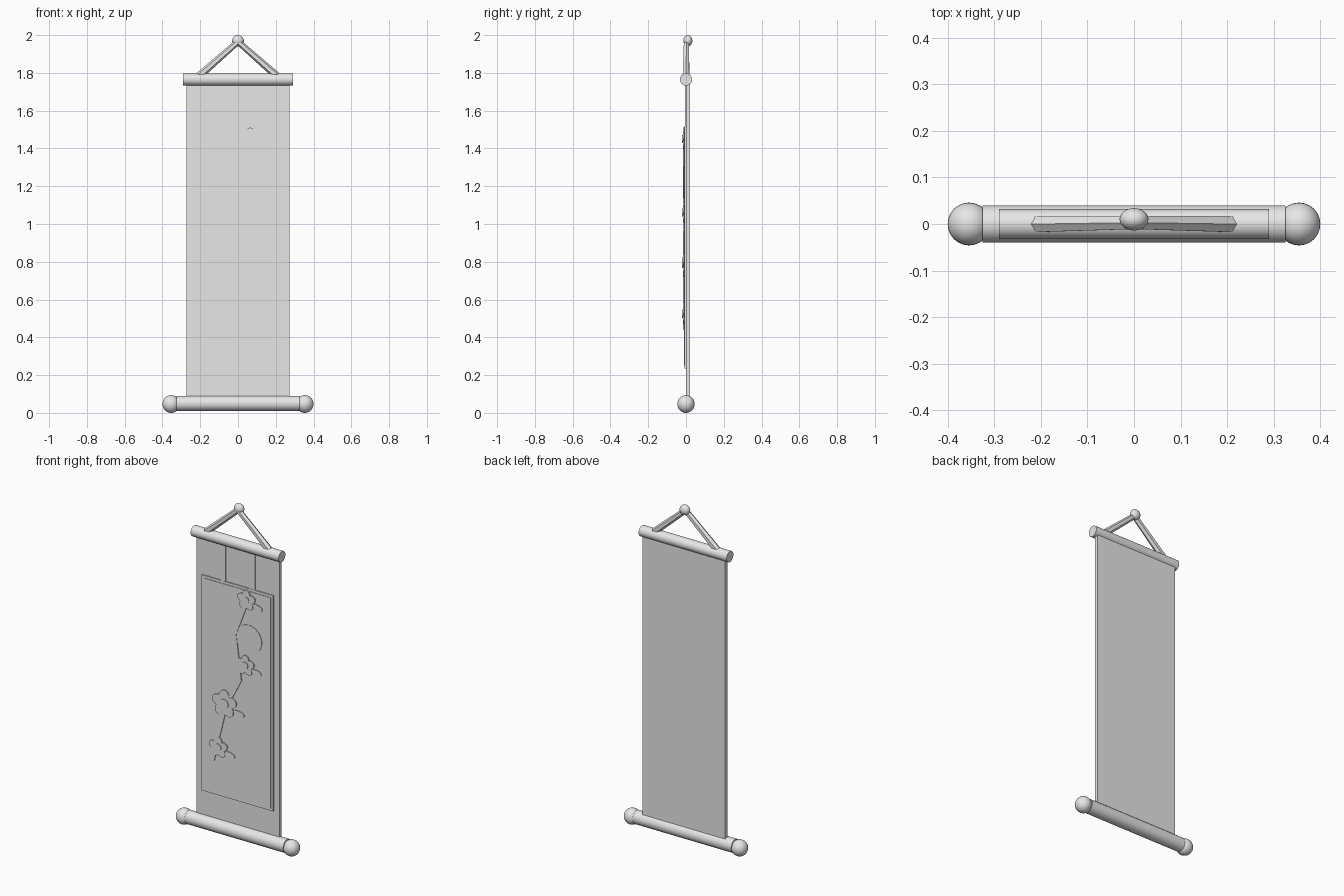
import bpy, bmesh, math
from mathutils import Vector

old = bpy.data.objects.get("Cube")
if old:
    bpy.data.objects.remove(old, do_unlink=True)

grey = bpy.data.materials.new("light grey")
grey.use_nodes = True
grey.diffuse_color = (0.8, 0.8, 0.8, 1)
grey.node_tree.nodes["Principled BSDF"].inputs["Base Color"].default_value = (0.8, 0.8, 0.8, 1)


def finish(name, bm, smooth=False):
    bmesh.ops.recalc_face_normals(bm, faces=bm.faces[:])
    mesh = bpy.data.meshes.new(name)
    bm.to_mesh(mesh)
    bm.free()
    mesh.materials.append(grey)
    obj = bpy.data.objects.new(name, mesh)
    bpy.context.collection.objects.link(obj)
    if smooth:
        bpy.ops.object.select_all(action='DESELECT')
        obj.select_set(True)
        bpy.context.view_layer.objects.active = obj
        bpy.ops.object.shade_smooth_by_angle(angle=math.radians(40))
    return obj


def plate(name, outline, front, back):
    """Extrude an x-z outline from y = front to y = back."""
    bm = bmesh.new()
    face = bm.faces.new([bm.verts.new((x, front, z)) for x, z in outline])
    ext = bmesh.ops.extrude_face_region(bm, geom=[face])
    moved = [v for v in ext["geom"] if isinstance(v, bmesh.types.BMVert)]
    bmesh.ops.translate(bm, verts=moved, vec=(0, back - front, 0))
    return finish(name, bm)


def box(name, x0, x1, z0, z1, front, back):
    return plate(name, [(x0, z0), (x1, z0), (x1, z1), (x0, z1)], front, back)


def ring(cx, cz, radius, count=32):
    """Outline whose radius is a function of the angle."""
    angles = [math.tau * i / count for i in range(count)]
    return [(cx + radius(a) * math.cos(a), cz + radius(a) * math.sin(a)) for a in angles]


def rod(name, start, end, r1, r2, sides, smooth=True):
    start, end = Vector(start), Vector(end)
    bm = bmesh.new()
    bmesh.ops.create_cone(bm, cap_ends=True, segments=sides, radius1=r1, radius2=r2,
                          depth=(end - start).length)
    turn = (end - start).to_track_quat('Z', 'Y').to_matrix().to_4x4()
    bm.transform(turn)
    bmesh.ops.translate(bm, verts=bm.verts[:], vec=(start + end) / 2)
    return finish(name, bm, smooth)


def ball(name, centre, size):
    bm = bmesh.new()
    bmesh.ops.create_uvsphere(bm, u_segments=24, v_segments=16, radius=1)
    bmesh.ops.scale(bm, verts=bm.verts[:], vec=size)
    bmesh.ops.translate(bm, verts=bm.verts[:], vec=centre)
    return finish(name, bm, True)


# Hanging cloth, rods and cord
box("cloth", -0.272, 0.272, 0.05, 1.765, 0, 0.02)
rod("top_rod", (-0.29, 0, 1.765), (0.29, 0, 1.765), 0.032, 0.032, 32)
rod("bottom_rod", (-0.325, 0, 0.05), (0.325, 0, 0.05), 0.04, 0.04, 32)
for side, word in ((-1, "right"), (1, "left")):
    ball(word + "_knob", (side * 0.354, 0, 0.047), (0.046, 0.046, 0.047))
    rod(word + "_cord", (side * 0.207, 0, 1.783), (0, 0.003, 1.965), 0.02, 0.016, 6, False)
    box(word + "_ribbon", side * 0.097 - 0.018, side * 0.097 + 0.018, 1.5, 1.75, -0.006, 0.002)
ball("hanging_knot", (0, 0.01, 1.97), (0.031, 0.024, 0.03))

# Mounted picture sheet with its border
box("border", -0.237, 0.237, 0.235, 1.52, -0.007, 0.002)
box("paper", -0.222, 0.222, 0.25, 1.505, -0.01, 0.002)

# Moon behind the branch
plate("moon", ring(0.08, 1.22, lambda a: 0.085), -0.013, -0.005)

# Branch as one tapering strip
path = [Vector(p) for p in ((0.07, 1.45), (-0.015, 1.23), (0.018, 0.963),
                            (-0.084, 0.77), (-0.165, 0.445))]
sides = ([], [])
for i, p in enumerate(path):
    along = (path[min(i + 1, len(path) - 1)] - path[max(i - 1, 0)]).normalized()
    across = Vector((-along.y, along.x)) * (0.011 + 0.002 * i)
    sides[0].append(p + across)
    sides[1].append(p - across)
plate("branch", sides[0] + sides[1][::-1], -0.015, -0.005)

# Blossoms, each with a centre and a leaf
for n, (x, z, r) in enumerate(((0.065, 1.45, 0.06), (0.058, 1.06, 0.06),
                               (-0.08, 0.795, 0.082), (-0.12, 0.525, 0.062)), 1):
    petals = lambda a: r * (0.68 + 0.32 * abs(math.cos(2.5 * (a - math.pi / 2))))
    plate(f"blossom_{n}", ring(x, z, petals, 60), -0.017, -0.005)
    plate(f"blossom_centre_{n}", ring(x, z, lambda a: r * 0.35), -0.021, -0.01)
    leaf = [(x + r * 1.15 + u * 0.036 + v * 0.005, z - r * 0.45 - u * 0.006 + v * 0.017)
            for u, v in ring(0, 0, lambda a: 1, 20)]
    plate(f"leaf_{n}", leaf, -0.015, -0.005)
